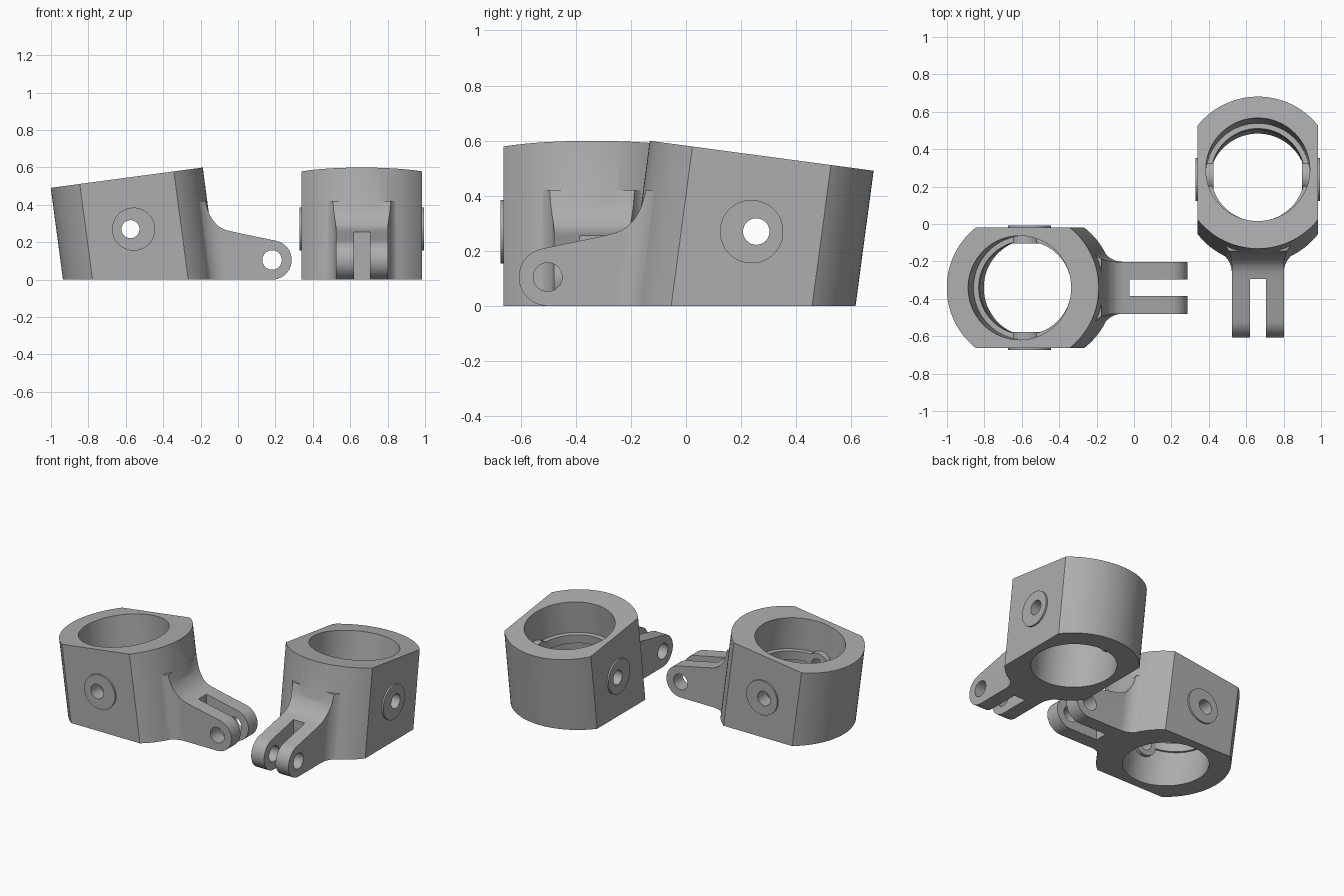
import bpy, bmesh, math
from mathutils import Matrix, Vector

cube = bpy.data.objects.get("Cube")
if cube:
    bpy.data.objects.remove(cube, do_unlink=True)

TILT = math.radians(7.6)
SHEAR = math.tan(TILT)
RING_R, HALF_W, ARM_W, SLOT_W = 0.41, 0.322, 0.139, 0.043
PIVOT_Z = 0.27

grey = bpy.data.materials.new("plain grey")
grey.use_nodes = True
grey.diffuse_color = (0.42, 0.42, 0.42, 1)
grey.node_tree.nodes["Principled BSDF"].inputs["Base Color"].default_value = (0.42, 0.42, 0.42, 1)


def finish(name, bm):
    bmesh.ops.recalc_face_normals(bm, faces=bm.faces)
    mesh = bpy.data.meshes.new(name)
    bm.to_mesh(mesh)
    bm.free()
    mesh.materials.append(grey)
    ob = bpy.data.objects.new(name, mesh)
    bpy.context.collection.objects.link(ob)
    return ob


def prism(name, points, sweep):
    """Flat outline swept along a vector."""
    bm = bmesh.new()
    face = bm.faces.new([bm.verts.new(p) for p in points])
    out = bmesh.ops.extrude_face_region(bm, geom=[face], use_keep_orig=True)
    verts = [g for g in out["geom"] if isinstance(g, bmesh.types.BMVert)]
    bmesh.ops.translate(bm, verts=verts, vec=Vector(sweep))
    return finish(name, bm)


def block(name, lo, hi):
    pts = [(lo[0], lo[1], lo[2]), (hi[0], lo[1], lo[2]), (hi[0], hi[1], lo[2]), (lo[0], hi[1], lo[2])]
    return prism(name, pts, (0, 0, hi[2] - lo[2]))


def lathe(name, profile, matrix, sides=96):
    """Solid of stacked rings given as (radius, height)."""
    bm = bmesh.new()
    rings = []
    for r, z in profile:
        angles = [2 * math.pi * i / sides for i in range(sides)]
        rings.append([bm.verts.new((r * math.cos(a), r * math.sin(a), z)) for a in angles])
    for low, high in zip(rings, rings[1:]):
        for i in range(sides):
            j = (i + 1) % sides
            bm.faces.new((low[i], low[j], high[j], high[i]))
    bm.faces.new(rings[0])
    bm.faces.new(rings[-1])
    bmesh.ops.transform(bm, matrix=matrix, verts=bm.verts)
    return finish(name, bm)


def combine(target, tool, operation):
    mod = target.modifiers.new(operation, "BOOLEAN")
    mod.operation, mod.object, mod.solver = operation, tool, "EXACT"
    bpy.context.view_layer.objects.active = target
    bpy.ops.object.modifier_apply(modifier=mod.name)
    bpy.data.objects.remove(tool, do_unlink=True)


def cross_rod(name, x, z, r, y0, y1):
    place = Matrix.Translation((x, 0, z)) @ Matrix.Rotation(math.pi / 2, 4, "X")
    return lathe(name, [(r, -y1), (r, -y0)], place, 64)


lean = Matrix.Rotation(-TILT, 4, "Y")

# Leaning ring body with flat cheeks and a level base
body = lathe("left_clamp", [(RING_R, -0.2), (RING_R, 0.55)], lean, 128)
combine(body, block("cheek_box", (-1, -HALF_W, 0), (1, HALF_W, 1)), "INTERSECT")

# Arm side outline: rounded tip, sloping top, fillet into the ring
tip = Vector((0.704, 0.105))
outline = [(0.25, 0)]
for i in range(19):
    a = math.radians(-90 + 168 * i / 18)
    outline.append((tip.x + 0.105 * math.cos(a), tip.y + 0.105 * math.sin(a)))
outline += [(0.522, 0.25), (0.462, 0.264), (0.437, 0.274), (0.415, 0.288), (0.397, 0.306),
            (0.381, 0.328), (0.368, 0.352), (0.359, 0.377), (0.347, 0.42), (0.25, 0.42)]
arm = prism("arm", [(x, -0.4, z) for x, z in outline], (0, 0.8, 0))

# Arm plan outline: straight sides flaring tangentially into the ring
fillet = 0.12
cy = ARM_W + fillet
cx = math.sqrt((RING_R + fillet) ** 2 - cy ** 2)
end = math.atan2(cy, cx)
half = [(1.0, ARM_W)]
for i in range(13):
    a = -math.pi / 2 - (math.pi / 2 - end) * i / 12
    half.append((cx + fillet * math.cos(a), cy + fillet * math.sin(a)))
half.append((0.27, 0.19))
plan = half + [(x, -y) for x, y in reversed(half)]
flare = prism("flare", [(x, y, -0.01) for x, y in plan], (-SHEAR * 0.5, 0, 0.5))
combine(arm, flare, "INTERSECT")
combine(body, arm, "UNION")

# Raised pivot pads on both cheeks
pivot_x = -SHEAR * PIVOT_Z
for side in (-1, 1):
    y0, y1 = sorted((side * 0.30, side * 0.333))
    combine(body, cross_rod("pivot_pad", pivot_x, PIVOT_Z, 0.115, y0, y1), "UNION")

# Stepped bore with an inner rib
bore = [(0.262, -0.3), (0.262, 0.27), (0.25, 0.27), (0.25, 0.33), (0.278, 0.33), (0.278, 0.8)]
combine(body, lathe("bore", bore, Matrix.Translation((-0.017, 0, 0)) @ lean), "DIFFERENCE")

# Inner pivot bosses, then the pivot and pin holes and the fork slot
hole_x = pivot_x - 0.017
for side in (-1, 1):
    y0, y1 = sorted((side * 0.237, side * 0.30))
    combine(body, cross_rod("inner_boss", hole_x, PIVOT_Z, 0.085, y0, y1), "UNION")
combine(body, cross_rod("pivot_hole", hole_x, PIVOT_Z, 0.048, -1, 1), "DIFFERENCE")
combine(body, cross_rod("pin_hole", tip.x, tip.y, 0.052, -0.2, 0.2), "DIFFERENCE")
combine(body, block("fork_slot", (0.497, -SLOT_W, -0.1), (1, SLOT_W, 0.4)), "DIFFERENCE")

# Smooth curved walls, keep edges sharp
bpy.ops.object.select_all(action="DESELECT")
body.select_set(True)
bpy.context.view_layer.objects.active = body
bpy.ops.object.shade_smooth_by_angle(angle=math.radians(25))

# Two matching clamps, the second turned a quarter
body.name = "right_clamp"
body.location = (-0.522, -0.341, 0)
other = body.copy()
other.data = body.data.copy()
other.name = "left_clamp"
other.location = (0.662, 0.202, 0)
other.rotation_euler = (0, 0, -math.pi / 2)
bpy.context.collection.objects.link(other)
